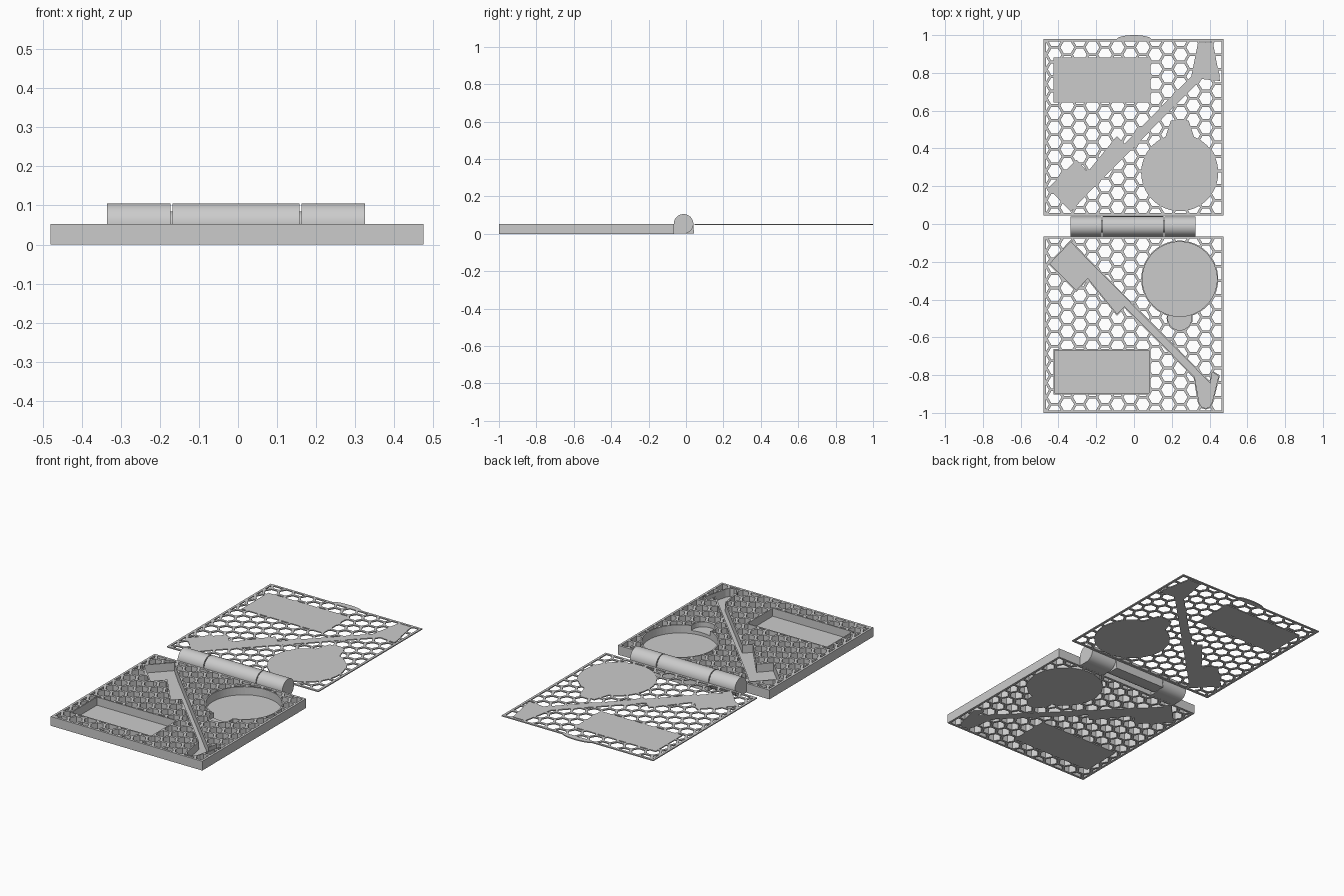
import bpy, bmesh, math
from mathutils import Vector, Matrix

if "Cube" in bpy.data.objects:
    bpy.data.objects.remove(bpy.data.objects["Cube"])

grey = bpy.data.materials.new("light grey plastic")
grey.use_nodes = True
COLOUR = (0.6, 0.6, 0.6, 1)
grey.diffuse_color = COLOUR
grey.node_tree.nodes["Principled BSDF"].inputs["Base Color"].default_value = COLOUR

HEIGHT, FLOOR, SKIN = 0.053, 0.007, 0.006   # case depth, pocket floor, lid thickness
LEFT, RIGHT, FRONT, BACK = -0.48, 0.475, -1.0, -0.065
RIM, PITCH, WEB = 0.013, 0.077, 0.014


def prism(name, outlines, low, high):
    """Extrude flat outlines from low to high."""
    bm = bmesh.new()
    for pts in outlines:
        bm.faces.new([bm.verts.new((x, y, low)) for x, y in pts])
    top = bmesh.ops.extrude_face_region(bm, geom=bm.faces[:])["geom"]
    bmesh.ops.translate(bm, vec=(0, 0, high - low),
                        verts=[v for v in top if isinstance(v, bmesh.types.BMVert)])
    bmesh.ops.recalc_face_normals(bm, faces=bm.faces[:])
    mesh = bpy.data.meshes.new(name)
    bm.to_mesh(mesh)
    bm.free()
    mesh.materials.append(grey)
    ob = bpy.data.objects.new(name, mesh)
    bpy.context.collection.objects.link(ob)
    return ob


def combine(target, cutter, operation="DIFFERENCE"):
    """Apply a boolean and remove its cutter."""
    mod = target.modifiers.new("cut", "BOOLEAN")
    mod.operation, mod.solver, mod.object = operation, "EXACT", cutter
    bpy.context.view_layer.objects.active = target
    bpy.ops.object.modifier_apply(modifier=mod.name)
    bpy.data.objects.remove(cutter)


def ngon(cx, cy, r, n):
    return [(cx + r * math.cos(math.tau * i / n), cy + r * math.sin(math.tau * i / n))
            for i in range(n)]


def rect(x0, x1, y0, y1):
    return [(x0, y0), (x1, y0), (x1, y1), (x0, y1)]


def grow(pts, d):
    """Offset a counter-clockwise outline outwards."""
    out = []
    for i, p in enumerate(pts):
        a, b, c = Vector(pts[i - 1]), Vector(p), Vector(pts[(i + 1) % len(pts)])
        n1, n2 = [Vector((e.y, -e.x)).normalized() for e in (b - a, c - b)]
        out.append(tuple(b + (n1 + n2) * d / max(1 + n1.dot(n2), 0.3)))
    return out


def flip(pts):
    """Mirror an outline from the case to the lid."""
    return [(x, -0.02 - y) for x, y in reversed(pts)]


# Pocket outlines
disc = ngon(0.242, -0.292, 0.197, 64)
neck = ngon(0.242, -0.5, 0.062, 32)
tray = rect(-0.42, 0.08, -0.895, -0.67)
tool = [(-0.335, -0.095), (-0.445, -0.21), (-0.305, -0.35), (-0.245, -0.285),
        (-0.09, -0.475), (-0.05, -0.435), (0.322, -0.81), (0.345, -0.945),
        (0.358, -0.968), (0.38, -0.975), (0.4, -0.968), (0.412, -0.945),
        (0.447, -0.805), (0.415, -0.785), (0.405, -0.845), (-0.25, -0.185)]
tool_end = [(0.31, -0.8), (0.345, -0.975), (0.412, -0.975), (0.447, -0.785)]
bottle_top = [(0.16, -0.44), (0.2, -0.56), (0.284, -0.56), (0.325, -0.44)]


def honeycomb(solids, mirrored):
    """Hexagonal cells inside the rim, leaving the solid areas free."""
    cells = []
    for i in range(15):
        for j in range(14):
            x = LEFT + 0.06 + (i - 1) * PITCH * math.sqrt(0.75)
            y = FRONT + 0.045 + (j - 1 + (i % 2) / 2) * PITCH
            hexagon = ngon(x, y, (PITCH - WEB) / math.sqrt(3), 6)
            cells.append(flip(hexagon) if mirrored else hexagon)
    field = rect(LEFT + RIM, RIGHT - RIM, FRONT + RIM, BACK - RIM)
    cut = prism("honeycomb_cutter", cells, -0.1, 0.2)
    combine(cut, prism("field", [flip(field) if mirrored else field], -0.05, 0.15), "INTERSECT")
    for s in solids:
        s = grow(s, 0.007)
        combine(cut, prism("solid_area", [flip(s) if mirrored else s], -0.2, 0.3))
    return cut


# Case: honeycomb block with recessed pockets
plate = rect(LEFT, RIGHT, FRONT, BACK)
case = prism("case", [plate], 0, HEIGHT)
combine(case, honeycomb([disc, neck, tray, tool], False))
for pocket, floor in ((neck, 0.025), (disc, FLOOR), (tray, FLOOR), (tool, FLOOR)):
    combine(case, prism("pocket", [pocket], floor, 0.2))

# Lid: thin honeycomb sheet with solid covers over the pockets
lid = prism("lid", [flip(plate)], HEIGHT - SKIN, HEIGHT)
combine(lid, honeycomb([disc, bottle_top, tray, tool, tool_end], True))

# Finger tab on the lid edge
edge = -0.02 - FRONT
arc = [(0.09 * math.cos(math.pi * i / 16), edge - 0.002 + 0.022 * math.sin(math.pi * i / 16))
       for i in range(17)]
prism("lid_tab", [arc], HEIGHT - SKIN, HEIGHT)

# Hinge knuckles: round barrels with a square foot towards their own leaf
AXIS_Y, BARREL = -0.013, 0.0525


def along_x(name, pts, x0, x1):
    ob = prism(name, [pts], x0, x1)
    ob.data.transform(Matrix(((0, 0, 1, 0), (1, 0, 0, 0), (0, 1, 0, 0), (0, 0, 0, 1))))
    bpy.ops.object.select_all(action="DESELECT")
    ob.select_set(True)
    bpy.context.view_layer.objects.active = ob
    bpy.ops.object.shade_smooth_by_angle(angle=math.radians(30))


def knuckle(side):
    pts = [(AXIS_Y - side * BARREL * math.cos(a), HEIGHT + BARREL * math.sin(a))
           for a in [math.radians(270 - 270 * i / 48) for i in range(49)]]
    return pts + [(AXIS_Y - side * (BARREL + 0.003), HEIGHT - BARREL)]


along_x("hinge_knuckle_right", knuckle(1), -0.335, -0.173)
along_x("hinge_knuckle_middle", knuckle(-1), -0.168, 0.157)
along_x("hinge_knuckle_left", knuckle(1), 0.162, 0.325)
along_x("hinge_pin", ngon(AXIS_Y, HEIGHT, 0.032, 32), -0.33, 0.32)
